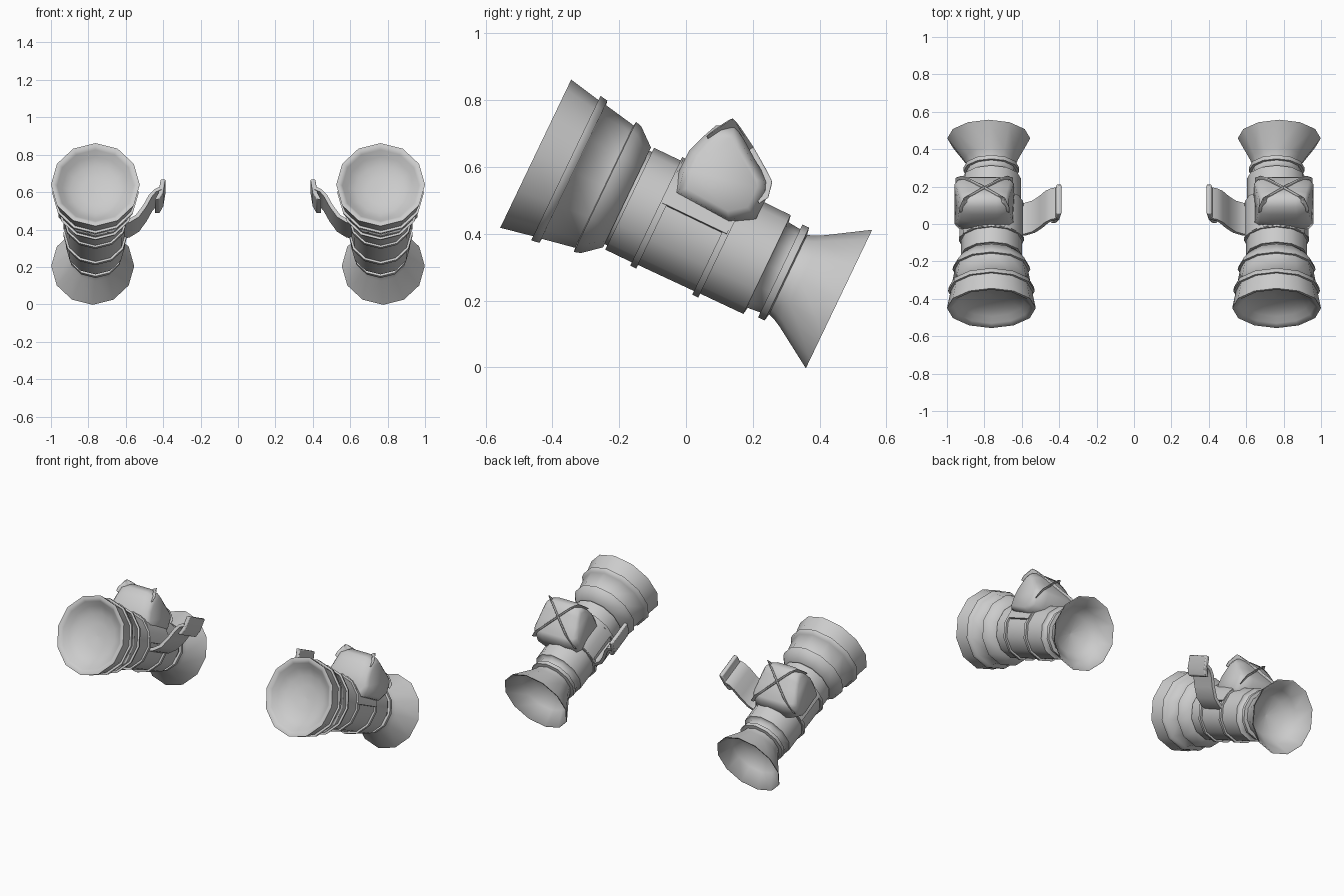
import bpy, bmesh
from math import sin, cos, pi, radians
from mathutils import Vector, Matrix

if "Cube" in bpy.data.objects:
    bpy.data.objects.remove(bpy.data.objects["Cube"])

# Tube frame: local x = sideways, local y = along the tube (front to back), local z = out of its top
TILT = Matrix.Translation((0.7625, -0.45, 0.64)) @ Matrix.Rotation(radians(-25.6), 4, 'X')
WORLD = Matrix.Identity(4)


def loft(name, sections, frame=TILT, bevel=0.0, angle=38):
    """Skin closed sections into a capped solid, mirrored to the other side."""
    bm = bmesh.new()
    rings = [[bm.verts.new(frame @ Vector(p)) for p in sec] for sec in sections]
    n = len(rings[0])
    for a, b in zip(rings, rings[1:]):
        for i in range(n):
            j = (i + 1) % n
            bm.faces.new((a[i], a[j], b[j], b[i]))
    bm.faces.new(rings[0])
    bm.faces.new(rings[-1])
    bmesh.ops.recalc_face_normals(bm, faces=bm.faces)
    me = bpy.data.meshes.new(name)
    bm.to_mesh(me)
    bm.free()
    ob = bpy.data.objects.new(name, me)
    bpy.context.collection.objects.link(ob)
    if bevel:
        m = ob.modifiers.new("soft_edges", 'BEVEL')
        m.width, m.segments, m.limit_method = bevel, 2, 'ANGLE'
    ob.modifiers.new("pair", 'MIRROR')
    bpy.ops.object.select_all(action='DESELECT')
    ob.select_set(True)
    bpy.context.view_layer.objects.active = ob
    bpy.ops.object.shade_smooth_by_angle(angle=radians(angle))
    return ob


def revolve(name, profile, sides=12):
    """Spin (distance, radius) points; the back bell leans slightly outward."""
    loft(name, [[(0.965 * r * sin(2 * pi * i / sides) + max(0, s - 0.85) * 0.09, s,
                  r * cos(2 * pi * i / sides)) for i in range(sides)] for s, r in profile],
         angle=75)


def ribbon(name, path, across, thick, frame, bevel=0.0):
    """Flat strap: path points, half-width vector and half-thickness vector per point."""
    secs = []
    for k, p in enumerate(path):
        p, w = Vector(p), Vector(across)
        t = Vector(thick[k] if isinstance(thick, list) else thick)
        secs.append([p - w - t, p + w - t, p + w + t, p - w + t])
    loft(name, secs, frame, bevel)


# Hollow telescope tube: shallow front bowl, stepped barrel, flared back bell
revolve("tube", [
    (0.085, 0.001), (0.08, 0.08), (0.065, 0.14), (0.04, 0.185), (0.012, 0.212), (0.0, 0.228),
    (0.0, 0.246), (0.10, 0.226), (0.10, 0.240), (0.125, 0.236), (0.127, 0.222),
    (0.228, 0.203), (0.23, 0.216), (0.25, 0.210), (0.303, 0.166), (0.303, 0.155),
    (0.312, 0.155), (0.312, 0.169), (0.40, 0.169), (0.40, 0.180), (0.42, 0.180),
    (0.42, 0.168), (0.605, 0.166), (0.605, 0.178), (0.625, 0.178), (0.625, 0.165),
    (0.768, 0.164), (0.772, 0.142), (0.812, 0.138), (0.812, 0.154), (0.834, 0.154),
    (0.838, 0.132), (0.856, 0.138), (0.88, 0.150), (1.007, 0.230),
    (1.007, 0.223), (0.92, 0.168), (0.87, 0.12), (0.85, 0.001)])

# Raised saddle over the upper half of the barrel
arc = [radians(10 + 160 * i / 8) for i in range(9)]
saddle = [(0.172 * cos(a), 0.179 * sin(a)) for a in arc] + \
         [(0.14 * cos(a), 0.14 * sin(a)) for a in reversed(arc)]
loft("saddle", [[(x, s, z) for x, z in saddle] for s in (0.405, 0.62)])

# Pouch sitting on the saddle, overhanging outward and narrowing to its top
pouch = [(-0.037, 0.52), (-0.02, 0.59), (0.01, 0.65), (0.05, 0.69), (0.09, 0.725),
         (0.145, 0.725), (0.175, 0.68), (0.205, 0.625), (0.247, 0.555), (0.25, 0.525),
         (0.21, 0.445), (0.13, 0.428)]
cy, cz = 0.11, 0.58
loft("pouch", [[(0.80 + dx * (1 - 0.9 * max(0, z - 0.52)), cy + (y - cy) * k, cz + (z - cz) * k)
                for y, z in pouch]
               for dx, k in ((-0.16, 0.74), (-0.14, 0.9), (-0.08, 1.0), (0.08, 1.0),
                             (0.14, 0.9), (0.16, 0.74))], WORLD, angle=60)

# Crossed straps over the back of the pouch
for side in (-1, 1):
    ribbon("pouch_strap", [(0.80 - side * 0.115, 0.08, 0.69), (0.80 - side * 0.09, 0.135, 0.728),
                           (0.80, 0.187, 0.65), (0.80 + side * 0.10, 0.238, 0.56),
                           (0.80 + side * 0.135, 0.225, 0.51)],
           (0.022, side * 0.008, side * -0.013), (0, 0.015, 0.010), WORLD, bevel=0.006)

# Curved mounting bracket on the inner side, with a thicker plate at its tip
bracket = [(-0.13, -0.02), (-0.18, -0.005), (-0.225, 0.025), (-0.265, 0.085),
           (-0.295, 0.145), (-0.320, 0.175), (-0.350, 0.19)]
ribbon("bracket", [(x, 0.53, z) for x, z in bracket], (0, 0.092, 0),
       [(0.004, 0, 0.009)] * 2 + [(0.008, 0, 0.006)] * 3 + [(0.004, 0, 0.008)] * 2, TILT)
ribbon("bracket_plate", [(-0.330, 0.53, 0.125), (-0.350, 0.53, 0.165), (-0.362, 0.53, 0.245)],
       (0, 0.088, 0), (0.013, 0, 0), TILT, bevel=0.006)
